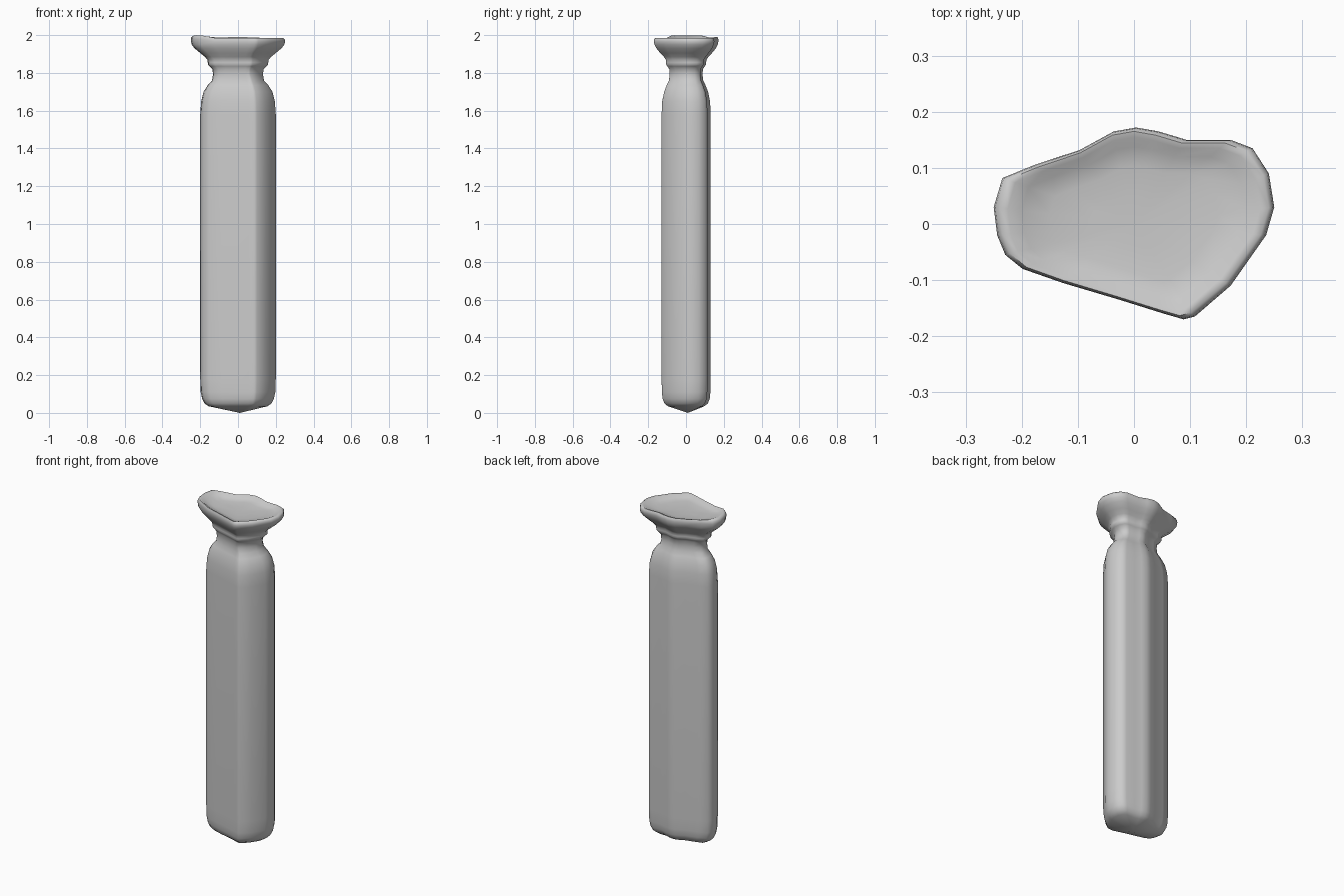
import bpy
import bmesh
import math

cube = bpy.data.objects.get("Cube")
if cube:
    bpy.data.objects.remove(cube, do_unlink=True)

# Single flat colour
grey = bpy.data.materials.new("plain grey")
grey.use_nodes = True
grey.diffuse_color = (0.6, 0.6, 0.6, 1)
grey.node_tree.nodes["Principled BSDF"].inputs["Base Color"].default_value = grey.diffuse_color

# Irregular rim outline in hundredths, counter-clockwise from the front ridge
OUTLINE = [(8.5, -17), (10.5, -16.5), (17, -11), (23.5, -2), (25, 3), (24, 9),
           (21, 13.5), (17, 15), (9, 15), (4, 16.5), (0, 17.2), (-4, 16.5),
           (-10, 13.2), (-18, 10.5), (-23.5, 8.2), (-25, 3), (-24.4, -2),
           (-23, -5.5), (-20, -8), (-13, -10.5), (-3, -13.5), (5, -16)]

# Rings as (height, width scale, depth scale)
BODY = [(.035, .62, .56), (.05, .71, .67), (.075, .76, .73), (.11, .79, .75),
        (.18, .8, .76), (1.58, .8, .76), (1.65, .78, .74), (1.7, .73, .68),
        (1.735, .64, .6), (1.76, .55, .53)]
NECK = [(1.79, .53, .51), (1.82, .54, .52), (1.835, .6, .58), (1.845, .64, .62),
        (1.855, .64, .62), (1.87, .65, .63)]
FLARE = [(1.885, .7, .69), (1.905, .8, .8), (1.93, .92, .92), (1.95, .98, .98),
         (1.965, 1, 1), (1.978, .99, .99)]
DISH = [(1.985, .96, .96), (1.983, .9, .9), (1.972, .8, .8), (1.967, .6, .6),
        (1.965, .3, .3)]


def rim_wave(x, y):
    """Uneven lip: a raised lobe on the right end, a small bump at the back."""
    lobe = math.exp(-((x + .21) / .05) ** 2)
    bump = math.exp(-(x / .08) ** 2) * max(y, 0) / .17
    return .015 * lobe + .006 * bump


def add_ring(bm, height, width, depth, wavy, bulge):
    """Scale the outline; the bulge shifts the front ridge outward."""
    ring = []
    for px, py in OUTLINE:
        x, y = px / 100, py / 100
        shift = bulge * (1 - (x / .25) ** 2)
        x, y = x * width + shift, y * depth
        lift = rim_wave(x, y) if wavy else 0
        ring.append(bm.verts.new((x, y, height + lift)))
    return ring


def bridge(bm, lower, upper):
    for i in range(len(lower)):
        j = (i + 1) % len(lower)
        bm.faces.new((lower[i], lower[j], upper[j], upper[i]))


def close_end(bm, ring, tip):
    centre = bm.verts.new(tip)
    for i in range(len(ring)):
        bm.faces.new((ring[i], ring[(i + 1) % len(ring)], centre))


# Body, neck and flared lip lofted as one continuous skin
bm = bmesh.new()
rings = []
for section, wavy, bulge in ((BODY, False, .02), (NECK, False, .012),
                             (FLARE, False, .004), (DISH, True, 0)):
    for height, width, depth in section:
        near_lip = wavy or height > 1.96
        rings.append(add_ring(bm, height, width, depth, near_lip, bulge))
for lower, upper in zip(rings, rings[1:]):
    bridge(bm, lower, upper)

# Shallow pointed underside and the bottom of the dish
close_end(bm, rings[0], (.01, .01, 0))
close_end(bm, rings[-1], (0, 0, 1.965))
bmesh.ops.recalc_face_normals(bm, faces=bm.faces[:])

mesh = bpy.data.meshes.new("flared_post")
bm.to_mesh(mesh)
bm.free()
mesh.materials.append(grey)
post = bpy.data.objects.new("flared_post", mesh)
bpy.context.collection.objects.link(post)

# Soft shading with only the hardest edges kept
bpy.ops.object.select_all(action="DESELECT")
post.select_set(True)
bpy.context.view_layer.objects.active = post
bpy.ops.object.shade_smooth_by_angle(angle=math.radians(55))
